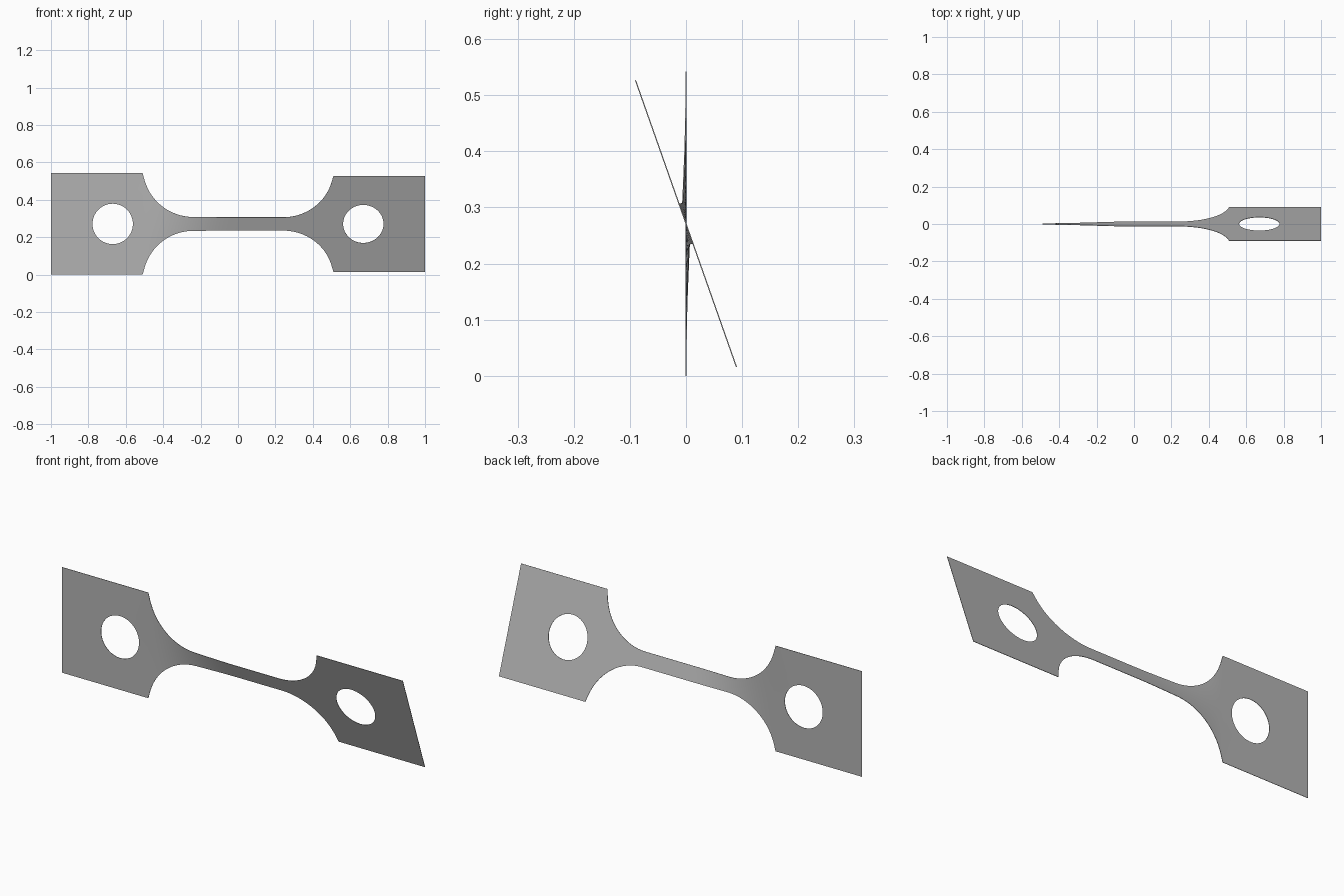
import bpy, bmesh, math

cube = bpy.data.objects.get("Cube")
if cube:
    bpy.data.objects.remove(cube, do_unlink=True)

# Main dimensions of the strip
HALF_H, NECK_H = 0.271, 0.0375
TAB_X, NECK_X = 0.51, 0.24
FILLET_R = 0.27
HOLE_X, HOLE_R = 0.67, 0.108
MID_Z = 0.271
TWIST = math.radians(19.4)
ROWS = 16

grey = bpy.data.materials.new("plain grey")
grey.use_nodes = True
colour = (0.45, 0.45, 0.45, 1)
grey.diffuse_color = colour
grey.node_tree.nodes["Principled BSDF"].inputs["Base Color"].default_value = colour


def half_height(x):
    """Neck that flares into the tabs along a circular fillet."""
    d = abs(x) - NECK_X
    if d <= 0:
        return NECK_H
    rise = FILLET_R - math.sqrt(max(FILLET_R ** 2 - d ** 2, 0))
    return HALF_H if abs(x) >= TAB_X else min(HALF_H, NECK_H + rise)


def twist(x):
    """Left end stays upright, then the strip eases into its twist."""
    t = min(max((x + TAB_X) / TAB_X, 0), 1)
    return TWIST * t * t * (3 - 2 * t)


bm = bmesh.new()


def skin(loops, closed):
    """Quads between successive rows of (x, h) points."""
    rows = [[bm.verts.new((x, 0, h)) for x, h in loop] for loop in loops]
    for a, b in zip(rows, rows[1:]):
        n = len(a)
        for i in range(n if closed else n - 1):
            j = (i + 1) % n
            bm.faces.new((a[i], b[i], b[j], a[j]))


# Neck and fillets, column by column
COLS = 80
columns = []
for c in range(COLS + 1):
    x = TAB_X * (2 * c / COLS - 1)
    h = half_height(x)
    columns.append([(x, h * (2 * r / ROWS - 1)) for r in range(ROWS + 1)])
skin(columns, False)

# Square tabs, each a web between a round hole and its rectangle
for side in (-1, 1):
    x0, x1 = sorted((side, side * TAB_X))
    corners = [(x0, -HALF_H), (x1, -HALF_H), (x1, HALF_H), (x0, HALF_H)]
    outer, hole = [], []
    for k in range(4):
        (ax, ah), (bx, bh) = corners[k], corners[(k + 1) % 4]
        for i in range(ROWS):
            t = i / ROWS
            outer.append((ax + (bx - ax) * t, ah + (bh - ah) * t))
            a = math.pi / 2 * (k + t) - math.pi * 3 / 4
            hole.append((side * HOLE_X + HOLE_R * math.cos(a), HOLE_R * math.sin(a)))
    skin([outer, hole], True)

bmesh.ops.remove_doubles(bm, verts=bm.verts, dist=0.0005)

# Twist everything about the long axis
for v in bm.verts:
    x, h = v.co.x, v.co.z
    v.co = (x, -h * math.sin(twist(x)), MID_Z + h * math.cos(twist(x)))
bmesh.ops.recalc_face_normals(bm, faces=bm.faces)

mesh = bpy.data.meshes.new("twisted_strip")
bm.to_mesh(mesh)
bm.free()
mesh.materials.append(grey)
strip = bpy.data.objects.new("twisted_strip", mesh)
bpy.context.collection.objects.link(strip)

# Thin sheet thickness
solid = strip.modifiers.new("sheet", 'SOLIDIFY')
solid.thickness = 0.002
solid.offset = 0

bpy.context.view_layer.objects.active = strip
strip.select_set(True)
bpy.ops.object.modifier_apply(modifier=solid.name)
bpy.ops.object.shade_smooth_by_angle(angle=math.radians(30))
